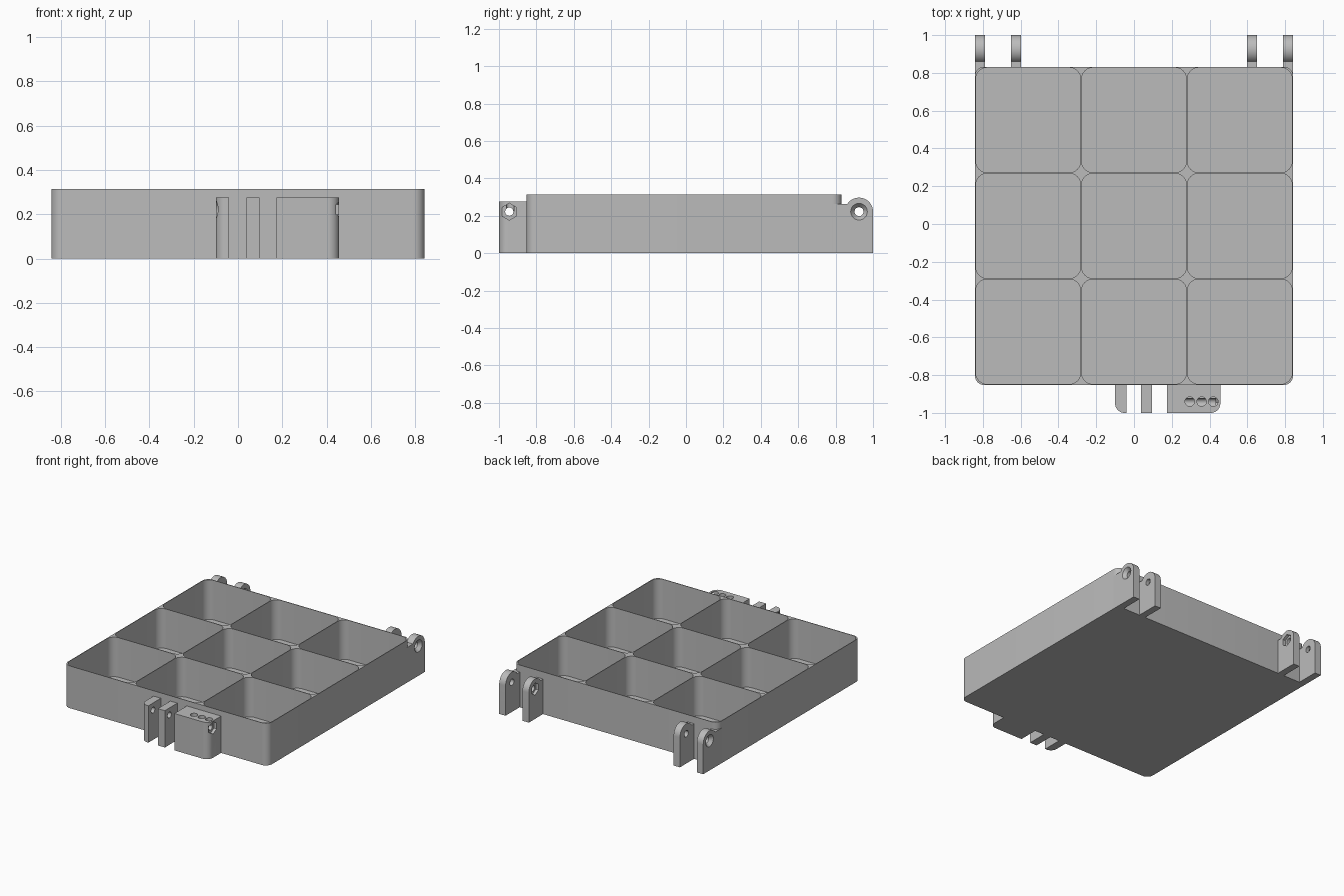
import bpy
import bmesh
from math import cos, sin, pi, radians

old = bpy.data.objects.get("Cube")
if old:
    bpy.data.objects.remove(old, do_unlink=True)

grey = bpy.data.materials.new("light grey")
grey.use_nodes = True
colour = (0.5, 0.5, 0.5, 1)
grey.diffuse_color = colour
grey.node_tree.nodes["Principled BSDF"].inputs["Base Color"].default_value = colour


def arc(cx, cy, r, start, end, steps):
    """Points along a circular arc, angles in degrees."""
    angles = [radians(start + (end - start) * i / steps) for i in range(steps + 1)]
    return [(cx + r * cos(a), cy + r * sin(a)) for a in angles]


def ring(cx, cy, r, sides=24):
    return arc(cx, cy, r, 90, 450, sides)[:-1]


def rounded(x0, y0, x1, y1, radii):
    """Rectangle with a radius per corner, anticlockwise from x0, y0."""
    corners = [(x0, y0, 1, 1), (x1, y0, -1, 1), (x1, y1, -1, -1), (x0, y1, 1, -1)]
    pts = []
    for i, ((x, y, sx, sy), r) in enumerate(zip(corners, radii)):
        if r:
            pts += arc(x + sx * r, y + sy * r, r, 180 + 90 * i, 270 + 90 * i, 10)
        else:
            pts.append((x, y))
    return pts


def prism(name, profiles, axis, lo, hi, end_profiles=None):
    """Extrude closed profiles along x or z, optionally to a different end profile."""
    bm = bmesh.new()
    for first, last in zip(profiles, end_profiles or profiles):
        def layer(pts, h):
            return [bm.verts.new((h, a, b) if axis == "x" else (a, b, h)) for a, b in pts]
        low, high = layer(first, lo), layer(last, hi)
        bm.faces.new(low[::-1])
        bm.faces.new(high)
        n = len(low)
        for i in range(n):
            j = (i + 1) % n
            bm.faces.new((low[i], low[j], high[j], high[i]))
    bmesh.ops.recalc_face_normals(bm, faces=bm.faces[:])
    mesh = bpy.data.meshes.new(name)
    bm.to_mesh(mesh)
    bm.free()
    mesh.materials.append(grey)
    obj = bpy.data.objects.new(name, mesh)
    bpy.context.collection.objects.link(obj)
    return obj


def select(obj):
    bpy.ops.object.select_all(action="DESELECT")
    obj.select_set(True)
    bpy.context.view_layer.objects.active = obj


def carve(obj, cutters):
    select(obj)
    for cutter in cutters:
        mod = obj.modifiers.new("cut", "BOOLEAN")
        mod.operation = "DIFFERENCE"
        mod.solver = "EXACT"
        mod.object = cutter
        bpy.ops.object.modifier_apply(modifier=mod.name)


helpers = []


def cutter(*args):
    obj = prism("cutter", *args)
    obj.hide_render = True
    helpers.append(obj)
    return obj


def countersink(y, z, face, inner):
    """Conical recess along x, wide at the face."""
    return cutter([ring(y, z, 0.045)], "x", face, inner, [ring(y, z, 0.024)])


# Tray with nine thin-walled pockets
HALF, MID_Y, HEIGHT, PITCH, POCKET = 0.8425, -0.01, 0.315, 0.56, 0.2775
tray = prism("tray", [rounded(-HALF, MID_Y - HALF, HALF, MID_Y + HALF, [0.05] * 4)],
             "z", 0, HEIGHT)
cells = []
for i in (-1, 0, 1):
    for j in (-1, 0, 1):
        cx, cy = i * PITCH, MID_Y + j * PITCH
        cells.append(rounded(cx - POCKET, cy - POCKET, cx + POCKET, cy + POCKET, [0.06] * 4))
pockets = cutter(cells, "z", 0.02, 0.4)
carve(tray, [pockets])
parts = [tray]

# Paired hinge lugs at the back, drilled for a pin
HY, HZ, HR = 0.925, 0.222, 0.075
hinge_bore = cutter([ring(HY, HZ, 0.024)], "x", -1, 1)


def lug_profile(start):
    return [(start, 0), (HY + HR, 0)] + arc(HY, HZ, HR, 0, 148, 20) + [(start, 0.262)]


for side, word in ((-1, "right"), (1, "left")):
    def span(a, b):
        return sorted((side * a, side * b))
    outer = prism("outer_hinge_lug_" + word, [lug_profile(0.785)], "x", *span(0.79, HALF))
    carve(outer, [pockets, hinge_bore, countersink(HY, HZ, side * 0.843, side * 0.818)])
    inner = prism("inner_hinge_lug_" + word, [lug_profile(0.83)], "x", *span(0.598, 0.65))
    nut = cutter([ring(HY, HZ, 0.045, 6)], "x", *span(0.59, 0.62))
    carve(inner, [hinge_bore, nut])
    parts += [outer, inner]

# Front latch: two thin lugs and a block, sharing one cross bore
LY, FRONT, BACK, TOP = -0.945, -1.0, -0.851, 0.275
latch_bore = cutter([ring(LY, HZ, 0.022)], "x", -0.3, 0.6)
end_lug = prism("latch_end_lug", [rounded(-0.1, FRONT, -0.04, BACK, [0.05, 0, 0, 0])],
                "z", 0, TOP)
carve(end_lug, [latch_bore, countersink(LY, HZ, -0.101, -0.078)])
middle_lug = prism("latch_middle_lug", [rounded(0.038, FRONT, 0.096, BACK, [0] * 4)],
                   "z", 0, TOP)
carve(middle_lug, [latch_bore])
block = prism("latch_block", [rounded(0.174, FRONT, 0.457, BACK, [0, 0.05, 0, 0])],
              "z", 0, TOP)
top_holes = cutter([ring(x, -0.94, 0.025) for x in (0.295, 0.358, 0.42)], "z", HZ, 0.4)
latch_nut = cutter([ring(LY, HZ, 0.045, 6)], "x", 0.435, 0.5)
carve(block, [latch_bore, latch_nut, top_holes])
parts += [end_lug, middle_lug, block]

# Shade curved walls smoothly and drop the helpers
for part in parts:
    select(part)
    bpy.ops.object.shade_smooth_by_angle(angle=radians(30))
for helper in helpers:
    bpy.data.objects.remove(helper, do_unlink=True)
